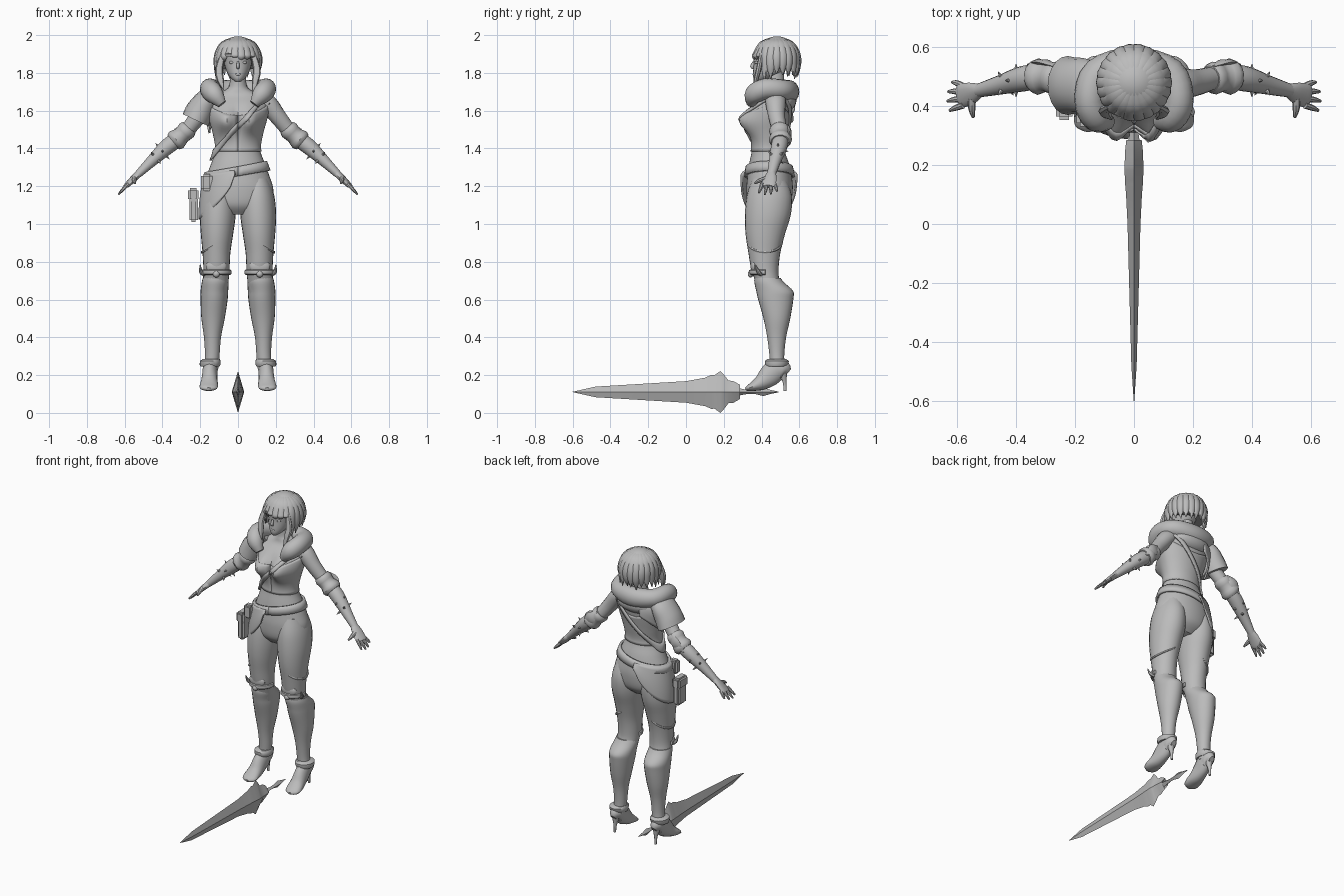
import bpy, bmesh, math, random
from mathutils import Vector as V
random.seed(3)
GREY = bpy.data.materials.new("plain grey")
GREY.diffuse_color = (0.5, 0.5, 0.5, 1)


def finish(name, bm, angle=40, solid=0):
    bmesh.ops.recalc_face_normals(bm, faces=bm.faces)
    me = bpy.data.meshes.new(name)
    bm.to_mesh(me)
    bm.free()
    me.materials.append(GREY)
    ob = bpy.data.objects.new(name, me)
    bpy.context.collection.objects.link(ob)
    if solid:
        ob.modifiers.new("thickness", 'SOLIDIFY').thickness = solid
    if angle:
        bpy.ops.object.select_all(action='DESELECT')
        ob.select_set(True)
        bpy.context.view_layer.objects.active = ob
        bpy.ops.object.shade_smooth_by_angle(angle=math.radians(angle))
    return ob


def spline(rows, k=4):
    """Catmull-Rom through rows of numbers."""
    p = [rows[0]] + list(rows) + [rows[-1]]
    out = []
    for i in range(1, len(p) - 2):
        for j in range(k):
            t = j / k
            out.append([0.5 * (2 * b + (c - a) * t + (2 * a - 5 * b + 4 * c - d) * t * t
                        + (3 * b - a - 3 * c + d) * t ** 3)
                        for a, b, c, d in zip(*p[i - 1:i + 3])])
    return out + [list(rows[-1])]


def loft(name, rings, angle=40):
    bm = bmesh.new()
    vs = [[bm.verts.new(c) for c in r] for r in rings]
    n = len(rings[0])
    for a, b in zip(vs, vs[1:]):
        for i in range(n):
            bm.faces.new((a[i], a[(i + 1) % n], b[(i + 1) % n], b[i]))
    bm.faces.new(vs[0])
    bm.faces.new(vs[-1])
    return finish(name, bm, angle)


def stack(name, rows, s=1, n=24, k=4):
    """Horizontal ovals; rows are z, x0, x1, y0, y1."""
    rings = []
    for z, x0, x1, y0, y1 in spline(rows, k):
        rings.append([(s * ((x0 + x1) / 2 + (x1 - x0) / 2 * math.sin(a)),
                       (y0 + y1) / 2 - (y1 - y0) / 2 * math.cos(a), z)
                      for a in (2 * math.pi * i / n for i in range(n))])
    return loft(name, rings)


def tube(name, rows, s=1, ref=(0, 0, 1), n=12, k=4, angle=40):
    """Ovals square to a path; rows are x, y, z, side radius, radius towards ref."""
    rows = spline(rows, k) if k > 1 else rows
    pts = [V(r[:3]) for r in rows]
    rings = []
    for i, r in enumerate(rows):
        t = (pts[min(i + 1, len(pts) - 1)] - pts[max(i - 1, 0)]).normalized()
        u = t.cross(V(ref)).normalized()
        w = u.cross(t)
        ring = [pts[i] + u * r[3] * math.cos(a) + w * r[4] * math.sin(a)
                for a in (2 * math.pi * j / n for j in range(n))]
        rings.append([(s * c.x, c.y, c.z) for c in ring])
    return loft(name, rings, angle)


def patch(name, f, nu, nv, solid=0.01):
    bm = bmesh.new()
    g = [[bm.verts.new(f(i / nu, j / nv)) for j in range(nv + 1)] for i in range(nu + 1)]
    for i in range(nu):
        for j in range(nv):
            bm.faces.new((g[i][j], g[i + 1][j], g[i + 1][j + 1], g[i][j + 1]))
    return finish(name, bm, 40, solid)


def ball(name, c, r):
    bm = bmesh.new()
    bmesh.ops.create_uvsphere(bm, u_segments=20, v_segments=12, radius=1)
    for v in bm.verts:
        v.co = V(c) + V((v.co.x * r[0], v.co.y * r[1], v.co.z * r[2]))
    return finish(name, bm)


# torso: z, half width, front y, back y
TORSO = spline([(1.05, .09, .37, .50), (1.10, .17, .33, .55), (1.18, .187, .32, .565), (1.25, .168, .325, .56),
                (1.32, .142, .335, .545), (1.40, .116, .35, .52), (1.48, .128, .35, .53), (1.56, .15, .35, .545),
                (1.63, .16, .37, .555), (1.68, .13, .41, .55), (1.71, .065, .42, .53), (1.74, .045, .425, .52),
                (1.81, .042, .425, .52)], 5)


def body(a, z, off=0):
    for p, q in zip(TORSO, TORSO[1:]):
        if z <= q[0] or q is TORSO[-1]:
            break
    t = max(0, min(1, (z - p[0]) / (q[0] - p[0])))
    hw, y0, y1 = [p[i] + (q[i] - p[i]) * t for i in (1, 2, 3)]
    x = (hw + off) * math.sin(a)
    y = (y0 + y1) / 2 - ((y1 - y0) / 2 + off) * math.cos(a)
    if math.cos(a) > 0:
        y -= .075 * math.exp(-((abs(x) - .07) / .055) ** 2 - ((z - 1.545) / .065) ** 2) * math.cos(a) ** .4
    return x, y, z


TAU = 2 * math.pi
loft("torso", [[body(TAU * i / 40, r[0]) for i in range(40)] for r in TORSO])
patch("bodice", lambda u, v: body(TAU * u, 1.385 + v * (.22 - .03 * math.cos(TAU * u * 2)), .006), 48, 14)
patch("belt", lambda u, v: body(TAU * u, 1.255 + .05 * v + .03 * math.sin(TAU * u), .017), 40, 2, .014)


def strap_point(u, v):
    z = 1.5
    for _ in range(12):
        z = min(1.70, 1.50 + 1.2 * body(TAU * u, z)[0] + .035 * v)
    return body(TAU * u, z, .016)


patch("chest_strap", strap_point, 64, 2, .01)


# hip drape and back cape on one side
def drape(u, v):
    a = -.05 - u * 3.0
    z0 = 1.285 - .02 * math.sin(math.pi * u)
    z = z0 - v * (.03 + .21 * math.sin(math.pi * min(1, u * 1.02)) ** .6)
    k = .86 + .14 * math.sin(min(v * 1.6, 1.57))
    return -.01 + .20 * k * math.sin(a), .44 - .152 * k * math.cos(a), z


patch("hip_drape", drape, 32, 10)
patch("back_cape", lambda u, v: body(math.pi + .35 + u * 1.0, 1.69 - v * (.09 + .12 * u), .02 + .012 * v), 14, 8)
tube("cape_sleeve", [(-.10, .47, 1.70, .06, .04), (-.16, .47, 1.66, .09, .06), (-.20, .47, 1.60, .095, .075),
                     (-.225, .47, 1.55, .10, .075)], n=20)

# belt pouches
for nm, c, d in (("side_pouch", (-.235, .40, 1.095), (.045, .085, .17)),
                 ("side_pouch_flap", (-.237, .40, 1.155), (.056, .096, .07)),
                 ("front_pouch", (-.165, .355, 1.22), (.06, .05, .09))):
    bm = bmesh.new()
    bmesh.ops.create_cube(bm, size=1)
    for v in bm.verts:
        v.co = V([c[i] + v.co[i] * d[i] for i in range(3)])
    bmesh.ops.bevel(bm, geom=bm.edges[:], offset=.012, segments=2, affect='EDGES')
    finish(nm, bm)

# fur collar with the hood hanging behind
tube("collar", [(-.085, .345, 1.635, .025, .025), (-.125, .36, 1.685, .05, .052), (-.15, .42, 1.715, .052, .055),
                (-.12, .51, 1.71, .055, .055), (0, .545, 1.70, .055, .062), (.12, .51, 1.71, .055, .055),
                (.15, .42, 1.715, .052, .055), (.125, .36, 1.685, .05, .052), (.085, .345, 1.635, .025, .025)], n=16)
ball("hood", (0, .525, 1.655), (.125, .06, .06))

# head and face
stack("head", [(1.752, -.012, .012, .368, .40), (1.77, -.035, .035, .357, .45), (1.80, -.057, .057, .355, .51),
               (1.85, -.073, .073, .358, .55), (1.90, -.075, .075, .358, .56), (1.95, -.06, .06, .39, .54),
               (1.97, -.02, .02, .43, .50)])
tube("nose", [(0, .358, 1.86, .005, .004), (0, .352, 1.835, .009, .012), (0, .358, 1.822, .006, .004)], ref=(0, -1, 0), k=3)
ball("lips", (0, .361, 1.792), (.017, .008, .007))
for s in (1, -1):
    ball("eye", (s * .032, .374, 1.855), (.015, .009, .008))

# hair cap and locks
loft("hair_cap", [[(.113 * math.sin(b) * math.sin(a), .482 - .112 * math.sin(b) * math.cos(a),
                    1.872 + .122 * math.cos(b) + .09 * max(0, math.cos(a)) * max(0, -math.cos(b) + .35))
                   for a in (TAU * i / 32 for i in range(32))] for b in (.1 + 1.9 * j / 12 for j in range(13))])
for i in range(22):
    a = TAU * (i + .5) / 22
    front = max(0, math.cos(a))
    d = V((math.sin(a), -math.cos(a), 0))
    tip = 1.755 + .04 * random.random() + (.10 if front > .6 else 0)
    rows = [(d.x * r, .48 + d.y * r * 1.02, z, w, t) for r, z, w, t in
            ((.02, 1.985, .006, .006), (.08, 1.955, .02, .012), (.112, 1.90, .026, .013),
             (.116, (1.9 + tip) / 2, .022, .012), (.10 + .02 * random.random(), tip, .002, .002))]
    tube("hair_lock", rows, ref=d, n=8)
for s, z in ((1, 1.66), (-1, 1.71)):
    tube("side_lock", [(.08, .40, 1.90, .015, .012), (.10, .385, 1.82, .02, .014), (.092, .37, 1.76, .018, .012),
                       (.075, .355, z, .002, .002)], s, ref=(0, -1, 0), n=8)

for s in (1, -1):
    # arms, elbow guards, wrist studs
    tube("arm", [(.10, .475, 1.665, .05, .035), (.15, .475, 1.645, .055, .05), (.21, .48, 1.57, .045, .045),
                 (.27, .495, 1.495, .04, .04), (.32, .50, 1.45, .042, .042), (.38, .492, 1.405, .043, .042),
                 (.46, .47, 1.33, .032, .03), (.53, .452, 1.262, .023, .02)], s, n=16)
    tube("elbow_guard", [(.258, .493, 1.512, .044, .043), (.272, .495, 1.496, .056, .052), (.298, .498, 1.47, .05, .046),
                         (.325, .50, 1.447, .062, .058), (.342, .50, 1.433, .05, .05)], s, n=14, k=2)
    tube("elbow_plate", [(.27, .535, 1.525, .006, .004), (.31, .55, 1.48, .035, .01), (.36, .54, 1.43, .004, .004)],
         s, ref=(0, 1, 0), n=6)
    for i in range(8):
        a, m = TAU * i / 8, (i % 2) * .035
        c = V((.40 + m, .487 - m * .3, 1.385 - m))
        d = V((.65 * math.cos(a), math.sin(a), .75 * math.cos(a))).normalized()
        p, q = c + d * .03, c + d * .056
        tube("wrist_stud", [(*p, .010, .010), (*q, .001, .001)], s, ref=(.7, 0, -.7), n=6, k=1)
    # hands
    tube("palm", [(.52, .455, 1.272, .022, .02), (.55, .445, 1.243, .036, .017), (.585, .435, 1.208, .040, .013),
                  (.597, .432, 1.198, .03, .01)], s, n=12)
    for j, l in enumerate((.040, .048, .045, .032)):
        y = .402 + .022 * j
        tube("finger", [(.58, y, 1.212, .011, .010), (.585 + l * .5, y - .008 + .006 * j, 1.207 - l * .5, .010, .009),
                        (.585 + l, y - .017 + .01 * j, 1.207 - l * 1.05, .005, .005)], s, n=8, k=3)
    tube("thumb", [(.55, .425, 1.243, .014, .012), (.55, .39, 1.23, .012, .011), (.545, .362, 1.215, .005, .005)], s, n=8, k=3)

    # legs, boots, knee guards
    stack("trouser_leg", [(1.24, .03, .165, .35, .53), (1.15, .012, .192, .322, .56), (1.05, .012, .202, .312, .555),
                          (.95, .025, .197, .315, .525), (.85, .04, .188, .33, .50), (.76, .045, .183, .345, .49),
                          (.70, .05, .185, .365, .495), (.62, .06, .185, .385, .52)], s)
    stack("boot", [(.715, .055, .186, .362, .50), (.69, .050, .192, .362, .52), (.645, .052, .198, .372, .567),
                   (.60, .055, .198, .382, .568), (.50, .07, .194, .41, .552), (.40, .09, .180, .43, .53),
                   (.30, .098, .175, .442, .52), (.23, .105, .182, .445, .525)], s)
    stack("ankle_strap", [(.245, .098, .198, .425, .532), (.255, .093, .203, .418, .542), (.275, .092, .202, .418, .545),
                          (.285, .097, .185, .43, .53)], s, k=1)
    tube("knee_strap", [(.045 + .07 - .074 * math.cos(t), .42 - .08 * math.sin(t), .745, .008, .014)
                        for t in (math.pi * i / 8 for i in range(9))], s, n=8, k=1)
    ball("knee_guard", (s * .115, .362, .775), (.055, .02, .04))
    ball("knee_stud", (s * .115, .342, .735), (.018, .015, .018))
    tube("knee_horn", [(.17, .40, .735, .014, .014), (.195, .385, .745, .011, .011), (.20, .365, .785, .002, .002)],
         s, ref=(0, 1, .3), n=8)
    tube("thigh_band", [(.113 + .079 * math.sin(t), .418 - .09 * math.cos(t), .90 - .05 * math.sin(t), .005, .007)
                        for t in (TAU * i / 20 for i in range(21))], s, n=6, k=1)
    # high heeled shoes
    tube("shoe", [(.147, .542, .215, .016, .02), (.147, .52, .23, .036, .045), (.147, .48, .23, .04, .06),
                  (.15, .44, .195, .041, .058), (.152, .40, .162, .045, .043), (.155, .36, .142, .049, .027),
                  (.155, .33, .131, .042, .016), (.155, .315, .126, .015, .008)], s, n=16)
    tube("heel", [(.147, .515, .21, .024, .022), (.147, .522, .16, .010, .010), (.147, .525, .115, .007, .008)],
         s, ref=(0, 1, 0), n=10)

# sword lying on the ground: y, half thickness, half height
SWORD = [(-.6, .001, .001), (-.48, .009, .028), (0, .022, .057), (.10, .027, .075), (.135, .03, .09), (.15, .03, .088),
         (.182, .033, .111), (.20, .032, .092), (.225, .031, .06), (.25, .030, .058), (.285, .026, .038), (.275, .02, .02),
         (.33, .012, .010), (.37, .012, .012), (.41, .014, .022), (.45, .01, .010), (.49, .002, .002)]
loft("sword", [[(w, y, .111), (0, y, .111 + h), (-w, y, .111), (0, y, .111 - h)] for y, w, h in SWORD], 20)
